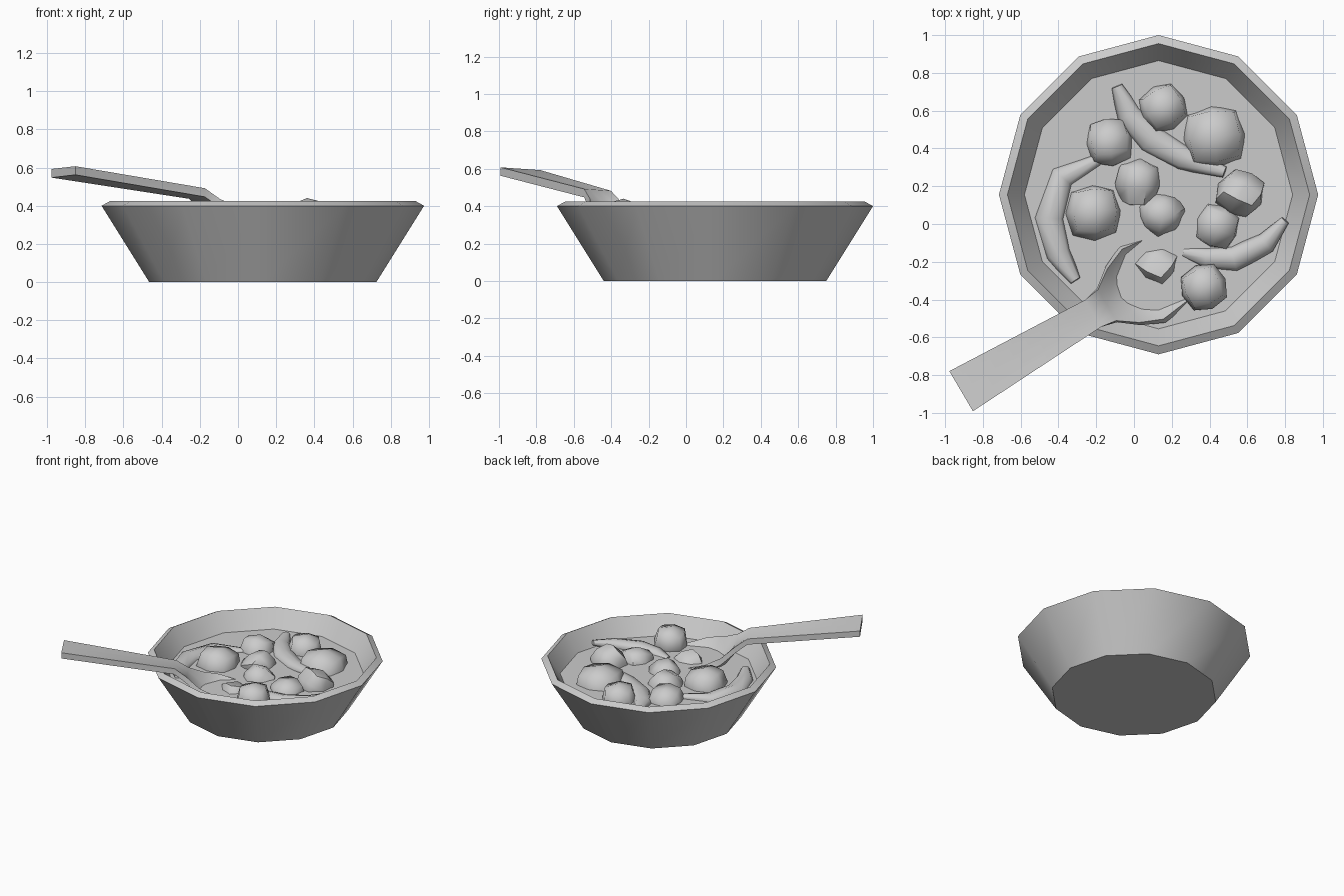
import bpy, bmesh, math, random
from mathutils import Vector, Euler

random.seed(11)
if "Cube" in bpy.data.objects:
    bpy.data.objects.remove(bpy.data.objects["Cube"], do_unlink=True)

CENTRE = Vector((0.13, 0.155, 0))
SOUP_Z = 0.29

grey = bpy.data.materials.new("light_grey")
grey.use_nodes = True
grey.diffuse_color = (0.6, 0.6, 0.6, 1)
grey.node_tree.nodes["Principled BSDF"].inputs["Base Color"].default_value = (0.6, 0.6, 0.6, 1)


def make_object(name, bm, angle=35):
    """Turn a bmesh into a named object with softened edges."""
    bmesh.ops.recalc_face_normals(bm, faces=bm.faces)
    mesh = bpy.data.meshes.new(name)
    bm.to_mesh(mesh)
    bm.free()
    mesh.materials.append(grey)
    obj = bpy.data.objects.new(name, mesh)
    bpy.context.collection.objects.link(obj)
    bpy.ops.object.select_all(action="DESELECT")
    obj.select_set(True)
    bpy.context.view_layer.objects.active = obj
    bpy.ops.object.shade_smooth_by_angle(angle=math.radians(angle))


def bridge(bm, a, b):
    n = len(a)
    for i in range(n):
        j = (i + 1) % n
        bm.faces.new((a[i], a[j], b[j], b[i]))


def ring(bm, radius, z, sides=12):
    return [bm.verts.new(CENTRE + Vector((radius * math.cos(math.tau * i / sides),
                                          radius * math.sin(math.tau * i / sides), z)))
            for i in range(sides)]


# Bowl: twelve-sided lathe with a bevelled rim
bm = bmesh.new()
profile = [(0.595, 0), (0.845, 0.4), (0.8, 0.425), (0.71, SOUP_Z), (0.55, 0.05)]
rings = [ring(bm, r, z) for r, z in profile]
for a, b in zip(rings, rings[1:]):
    bridge(bm, a, b)
bm.faces.new(rings[0])
bm.faces.new(rings[-1])
make_object("bowl", bm, 31)

# Soup surface
bm = bmesh.new()
bm.faces.new(ring(bm, 0.71, SOUP_Z))
make_object("soup", bm)

# Chunks: softened, tumbled cubes (x, y, radius, top height)
chunks = [(0.155, 0.615, 0.13, 0.41), (0.425, 0.46, 0.175, 0.42), (-0.13, 0.43, 0.127, 0.39),
          (0.025, 0.22, 0.125, 0.385), (-0.215, 0.06, 0.15, 0.42), (0.145, 0.05, 0.128, 0.385),
          (0.44, -0.01, 0.122, 0.37), (0.56, 0.16, 0.13, 0.42), (0.125, -0.22, 0.13, 0.34),
          (0.37, -0.335, 0.122, 0.44)]
for i, (x, y, radius, top) in enumerate(chunks):
    bm = bmesh.new()
    bmesh.ops.create_cube(bm, size=2)
    bmesh.ops.subdivide_edges(bm, edges=bm.edges, cuts=1, use_grid_fill=True)
    lean = 0.12 if i == 4 else 0.55
    spin = Euler([random.uniform(-lean, lean) for _ in range(3)]).to_matrix()
    for v in bm.verts:
        # pull the cube part way towards a sphere
        v.co = spin @ (v.co.normalized() * (0.8 + 0.2 * v.co.length))
    reach = [max(abs(v.co[k]) for v in bm.verts) for k in range(3)]
    for v in bm.verts:
        v.co = Vector((x + v.co.x * radius / reach[0], y + v.co.y * radius / reach[1],
                       top + (v.co.z / reach[2] - 1) * radius))
    make_object(f"chunk_{i + 1}", bm, 60)


# Curved slices: tapered eight-sided tubes along a short sunken path
def slice_tube(name, path, width, sides=8):
    bm = bmesh.new()
    pts = [Vector(p) for p in path]
    loops = []
    for i, p in enumerate(pts):
        along = (pts[min(i + 1, len(pts) - 1)] - pts[max(i - 1, 0)]).normalized()
        side = along.cross(Vector((0, 0, 1))).normalized()
        up = side.cross(along)
        r = width * (0.35 + 0.65 * math.sin(math.pi * i / (len(pts) - 1)))
        loops.append([bm.verts.new(p + r * (side * math.cos(math.tau * k / sides)
                                            + 0.75 * up * math.sin(math.tau * k / sides)))
                      for k in range(sides)])
    for a, b in zip(loops, loops[1:]):
        bridge(bm, a, b)
    bm.faces.new(loops[0])
    bm.faces.new(loops[-1])
    make_object(name, bm, 65)


slice_tube("back_slice", [(-0.09, 0.73, 0.3), (-0.03, 0.58, 0.28), (0.09, 0.45, 0.27),
                          (0.26, 0.35, 0.28), (0.48, 0.275, 0.31)], 0.085)
slice_tube("right_slice", [(-0.19, 0.34, 0.29), (-0.38, 0.25, 0.28), (-0.45, 0.03, 0.27),
                           (-0.4, -0.16, 0.28), (-0.31, -0.3, 0.3)], 0.085)
slice_tube("left_slice", [(0.26, -0.15, 0.28), (0.38, -0.18, 0.28), (0.53, -0.185, 0.28),
                          (0.7, -0.1, 0.3), (0.8, 0.02, 0.33)], 0.07)

# Spoon: stations of (distance, half width, rim height, middle height)
stations = [(-0.876, 0.123, 0.6, 0.6), (-0.065, 0.083, 0.487, 0.487), (0.02, 0.095, 0.43, 0.41),
            (0.12, 0.165, 0.37, 0.27), (0.24, 0.215, 0.335, 0.2), (0.4, 0.195, 0.29, 0.17),
            (0.52, 0.09, 0.25, 0.18)]
neck = Vector((-0.16, -0.44, 0))
ahead = Vector((0.862, 0.508, 0))
across = Vector((-0.508, 0.862, 0))
bm = bmesh.new()
layers = []
for s, half, rim, mid in stations:
    top_row, under_row = [], []
    for t in (-1, -0.6, 0, 0.6, 1):
        z = mid + (rim - mid) * t * t - 0.06 * half * t
        flare = 1.1 if s > 0 else 1
        base = neck + ahead * s + Vector((0, 0, z))
        top_row.append(bm.verts.new(base + across * half * t))
        under_row.append(bm.verts.new(base + across * half * t * flare - Vector((0, 0, 0.045))))
    layers.append(top_row + under_row[::-1])
for a, b in zip(layers, layers[1:]):
    bridge(bm, a, b)
bm.faces.new(layers[0])
bm.faces.new(layers[-1])
make_object("spoon", bm, 40)
